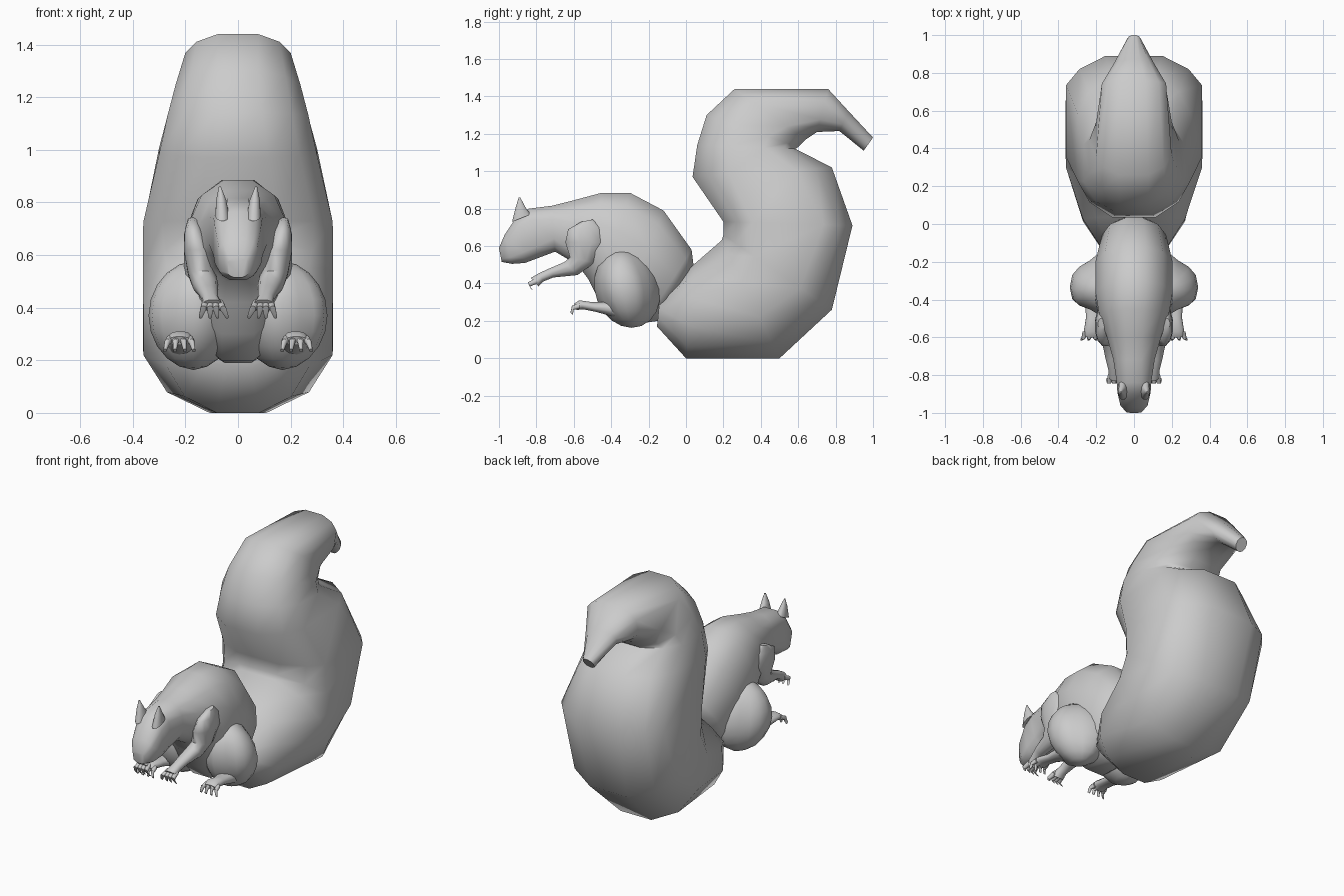
import bpy, bmesh, math
from mathutils import Vector


def ring(k):
    """Twelve-sided rounded cross-section; k = 1 makes it squarer."""
    q = [(0.3 + 0.12 * k, 1), (0.75 + 0.05 * k, 0.75 + 0.05 * k), (1, 0.3 + 0.25 * k)]
    half = q + [(x, -y) for x, y in reversed(q)]
    return half + [(-x, -y) for x, y in half]


def loft(name, strips, mirror=False, angle=50):
    """Each section: upper (y,z), lower (y,z), half width, x centre, squareness."""
    bm = bmesh.new()
    for sections in strips:
        rings = []
        for ay, az, by, bz, w, cx, k in sections:
            a, b = Vector((cx, ay, az)), Vector((cx, by, bz))
            mid, up = (a + b) / 2, (a - b) / 2
            rings.append([bm.verts.new(mid + up * v + Vector((w * u, 0, 0)))
                          for u, v in ring(k)])
        for r, s in zip(rings, rings[1:]):
            for i in range(12):
                j = (i + 1) % 12
                bm.faces.new((r[i], r[j], s[j], s[i]))
        bm.faces.new(rings[0])
        bm.faces.new(rings[-1])
    bmesh.ops.recalc_face_normals(bm, faces=bm.faces)
    me = bpy.data.meshes.new(name)
    bm.to_mesh(me)
    bm.free()
    ob = bpy.data.objects.new(name, me)
    bpy.context.collection.objects.link(ob)
    finish(ob, mirror, angle)
    return ob


def finish(ob, mirror, angle):
    bpy.ops.object.select_all(action='DESELECT')
    ob.select_set(True)
    bpy.context.view_layer.objects.active = ob
    bpy.ops.object.shade_smooth_by_angle(angle=math.radians(angle))
    if mirror:
        ob.modifiers.new("mirror", 'MIRROR').use_mirror_merge = False


def digits(bases, tips, path, r):
    """Thin curled toes or fingers that fan out along x."""
    out = []
    for b, t in zip(bases, tips):
        strip = []
        for i, (y, z) in enumerate(path):
            f = i / (len(path) - 1)
            k = r * (1 - 0.6 * f)
            strip.append((y - k * f, z + k, y + k * f, z - k, k, b + (t - b) * f, 0))
        out.append(strip)
    return out


# bushy tail
loft("tail", [[
    (-0.14, 0.32, -0.155, 0.17, 0.16, 0, 0),
    (0.04, 0.50, 0.00, 0.00, 0.27, 0, 0),
    (0.19, 0.63, 0.50, 0.00, 0.36, 0, 0),
    (0.20, 0.66, 0.78, 0.26, 0.362, 0, 0.5),
    (0.20, 0.73, 0.89, 0.71, 0.36, 0, 1),
    (0.035, 0.97, 0.78, 1.02, 0.30, 0, 0.7),
    (0.06, 1.14, 0.585, 1.12, 0.267, 0, 0.3),
    (0.11, 1.30, 0.60, 1.13, 0.238, 0, 0.2),
    (0.26, 1.44, 0.64, 1.17, 0.20, 0, 0.7),
    (0.76, 1.44, 0.70, 1.21, 0.17, 0, 0.5),
    (0.87, 1.32, 0.82, 1.215, 0.105, 0, 0),
    (1.00, 1.18, 0.95, 1.11, 0.035, 0, 0)]], angle=60)

# head and arched body
loft("body", [[
    (-1.00, 0.59, -0.985, 0.515, 0.04, 0, 1),
    (-0.97, 0.66, -0.93, 0.505, 0.072, 0, 1),
    (-0.90, 0.765, -0.86, 0.51, 0.088, 0, 1),
    (-0.84, 0.80, -0.78, 0.54, 0.093, 0, 1),
    (-0.72, 0.815, -0.70, 0.57, 0.11, 0, 0.5),
    (-0.60, 0.845, -0.58, 0.50, 0.145, 0, 0),
    (-0.45, 0.885, -0.52, 0.42, 0.185, 0, 0),
    (-0.30, 0.885, -0.46, 0.30, 0.205, 0, 0),
    (-0.12, 0.79, -0.36, 0.20, 0.205, 0, 0),
    (0.03, 0.58, -0.22, 0.19, 0.17, 0, 0),
    (0.04, 0.50, -0.15, 0.20, 0.12, 0, 0)]], angle=60)

# pointed ears
loft("ears", [[
    (-0.93, 0.73, -0.83, 0.77, 0.026, 0.06, 0),
    (-0.91, 0.81, -0.86, 0.81, 0.019, 0.064, 0),
    (-0.894, 0.86, -0.886, 0.86, 0.004, 0.069, 0)]], True)

# front legs
loft("front_legs", [[
    (-0.56, 0.73, -0.50, 0.742, 0.018, 0.172, 0),
    (-0.63, 0.69, -0.45, 0.70, 0.034, 0.168, 0),
    (-0.645, 0.62, -0.43, 0.62, 0.054, 0.152, 0),
    (-0.62, 0.54, -0.49, 0.51, 0.052, 0.137, 0),
    (-0.65, 0.515, -0.58, 0.445, 0.047, 0.122, 0),
    (-0.72, 0.485, -0.71, 0.432, 0.037, 0.113, 0),
    (-0.78, 0.458, -0.765, 0.41, 0.03, 0.105, 0),
    (-0.83, 0.43, -0.79, 0.385, 0.036, 0.096, 0.5)]], True)
loft("fingers", digits((0.07, 0.088, 0.106, 0.122), (0.042, 0.078, 0.106, 0.142),
                       ((-0.795, 0.415), (-0.84, 0.395), (-0.823, 0.365)), 0.016), True)

# haunches, pinched towards the outer side
bpy.ops.mesh.primitive_uv_sphere_add(segments=16, ring_count=10, radius=1)
haunch = bpy.context.object
haunch.name = "haunches"
for v in haunch.data.vertices:
    x, y, z = v.co
    pinch = 1 - 0.22 * math.sin(math.pi * max(x, 0))
    v.co = (0.17 + 0.17 * x, -0.315 + 0.175 * y * pinch - 0.025 * z - 0.02 * x,
            0.37 + 0.207 * z * (1 - 0.05 * abs(x)))
finish(haunch, True, 60)

# hind feet and toes
loft("hind_feet", [[
    (-0.38, 0.30, -0.38, 0.22, 0.06, 0.205, 0),
    (-0.50, 0.30, -0.48, 0.248, 0.038, 0.215, 0),
    (-0.57, 0.31, -0.55, 0.262, 0.044, 0.22, 0),
    (-0.60, 0.29, -0.585, 0.258, 0.043, 0.222, 0)]], True)
loft("toes", digits((0.185, 0.21, 0.235, 0.258), (0.168, 0.202, 0.24, 0.278),
                    ((-0.57, 0.28), (-0.605, 0.27), (-0.612, 0.237)), 0.015), True)
